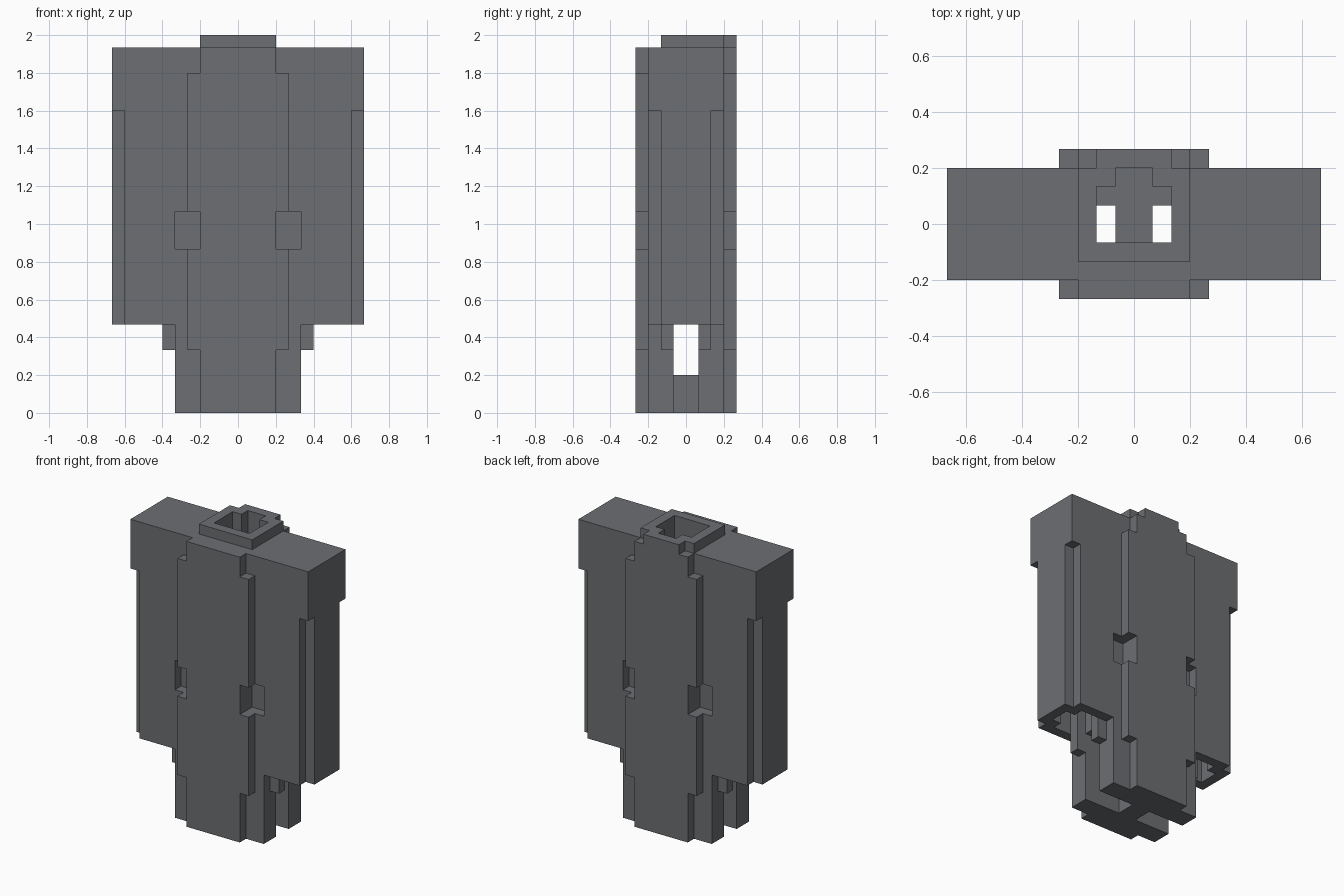
import bpy, bmesh

cube = bpy.data.objects.get("Cube")
if cube:
    bpy.data.objects.remove(cube, do_unlink=True)

U = 1 / 15  # grid module

grey = bpy.data.materials.new("dark_bluish_grey")
grey.use_nodes = True
COLOUR = (0.15, 0.157, 0.168, 1)
grey.diffuse_color = COLOUR
grey.node_tree.nodes["Principled BSDF"].inputs["Base Color"].default_value = COLOUR


def cells(boxes):
    """Grid cells covered by boxes (x0, x1, y0, y1, z0, z1)."""
    return {(x, y, z) for a, b, c, d, e, f in boxes
            for x in range(a, b) for y in range(c, d) for z in range(e, f)}


def mirror_x(boxes):
    return boxes + [(-b, -a, c, d, e, f) for a, b, c, d, e, f in boxes]


def mirror_y(boxes):
    return boxes + [(a, b, -d, -c, e, f) for a, b, c, d, e, f in boxes]


def mirror_xy(boxes):
    return mirror_y(mirror_x(boxes))


def part(name, adds, cuts):
    """Solid from added and cut boxes, with its flat faces merged."""
    solid = cells(adds) - cells(cuts)
    bm = bmesh.new()
    verts = {}

    def vert(p):
        if p not in verts:
            verts[p] = bm.verts.new([c * U for c in p])
        return verts[p]

    for cell in solid:
        for axis in range(3):
            u, v = (axis + 1) % 3, (axis + 2) % 3
            for side in (0, 1):
                near = list(cell)
                near[axis] += 1 if side else -1
                if tuple(near) in solid:
                    continue
                loop = []
                for du, dv in ((0, 0), (1, 0), (1, 1), (0, 1)):
                    p = list(cell)
                    p[axis] += side
                    p[u] += du
                    p[v] += dv
                    loop.append(vert(tuple(p)))
                bm.faces.new(loop if side else loop[::-1])
    bmesh.ops.dissolve_limit(bm, angle_limit=0.01, verts=bm.verts[:], edges=bm.edges[:])
    # Triangulate so that faces around openings stay clean
    bmesh.ops.triangulate(bm, faces=[f for f in bm.faces if len(f.verts) > 4])
    mesh = bpy.data.meshes.new(name)
    bm.to_mesh(mesh)
    bm.free()
    mesh.materials.append(grey)
    obj = bpy.data.objects.new(name, mesh)
    bpy.context.collection.objects.link(obj)
    return obj


# Keyed shaft running down from the top
shaft = [(-2, 2, -1, 2, 3, 30), (-1, 1, 2, 3, 3, 30)]

# Wide housing: stepped corners, grip notches and hollow wings open below
corners = mirror_xy([(9, 10, 2, 3, 7, 24)])
notches = mirror_xy([(3, 5, 2, 3, 13, 16)])
pockets = mirror_x([(6, 8, -2, 2, 7, 27), (8, 9, -1, 1, 7, 27), (5, 6, -1, 1, 7, 27)])
part("housing", [(-10, 10, -3, 3, 7, 29)], corners + notches + pockets + shaft)

# Raised plates on the front and back
for name, y0 in (("front_plate", -4), ("back_plate", 3)):
    y1 = y0 + 1
    part(name,
         [(-3, 3, y0, y1, 0, 29), (-4, 4, y0, y1, 5, 27)],
         mirror_x([(3, 4, y0, y1, 13, 16)]))

# Slotted foot with small ribs under the wings
slot = mirror_x([(1, 5, -1, 1, 0, 7)])
ribs = mirror_xy([(5, 6, 1, 2, 5, 7)])
part("foot", [(-5, 5, -3, 3, 0, 7)] + ribs, slot + shaft)

# Collar around the shaft opening
part("top_collar", [(-3, 3, -2, 3, 29, 30), (-2, 2, 3, 4, 29, 30)], shaft)
